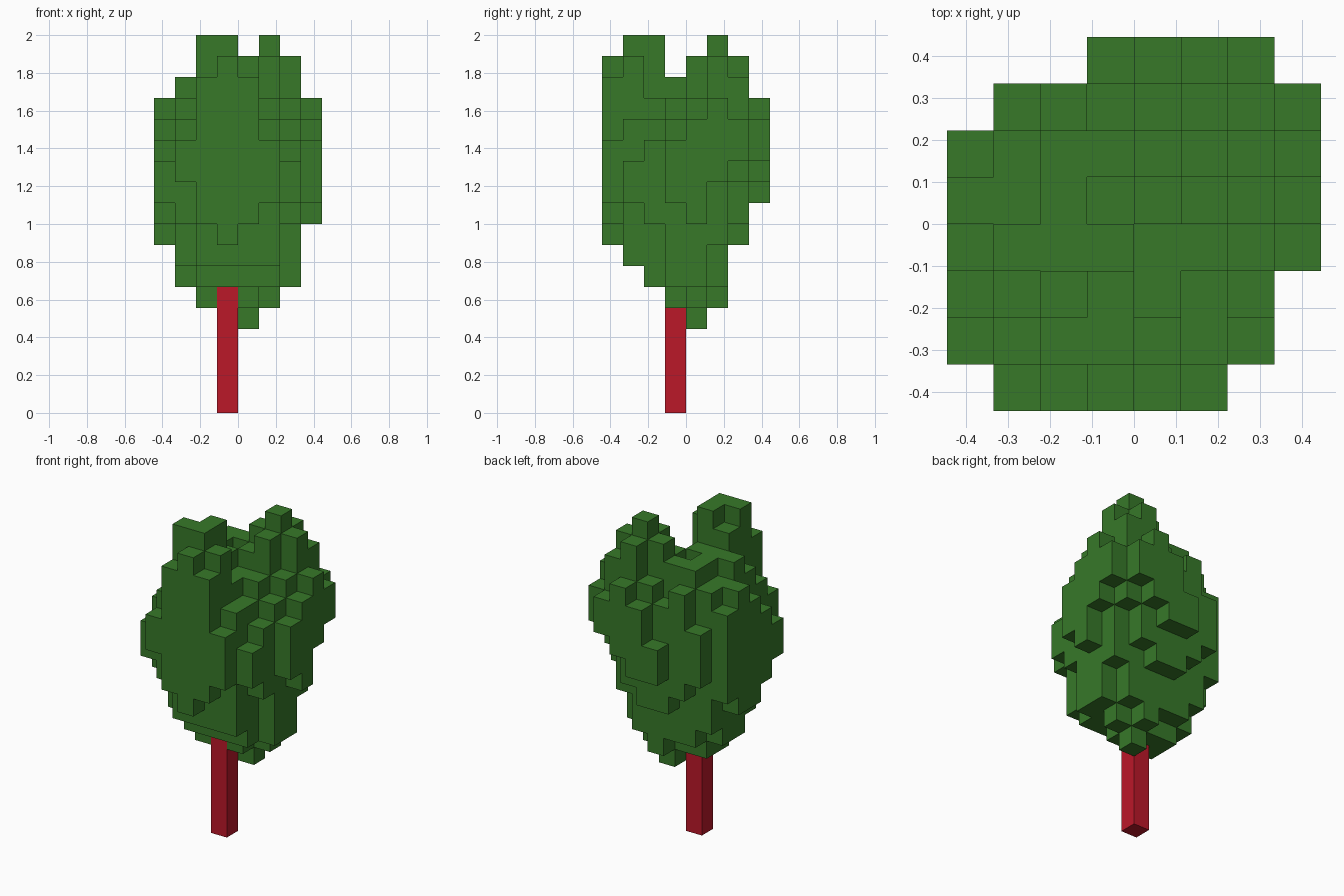
import bpy
import bmesh
from mathutils import Vector

old = bpy.data.objects.get("Cube")
if old:
    bpy.data.objects.remove(old, do_unlink=True)

UNIT = 1 / 9  # edge of one block


def make_material(name, colour):
    mat = bpy.data.materials.new(name)
    mat.use_nodes = True
    mat.diffuse_color = (*colour, 1)
    mat.node_tree.nodes["Principled BSDF"].inputs["Base Color"].default_value = (*colour, 1)
    return mat


def add_blocks(name, cells, material):
    """Build the outer skin of a set of unit blocks."""
    bm = bmesh.new()
    corners = {}

    def corner(point):
        key = tuple(round(c) for c in point)
        if key not in corners:
            grid = Vector(key) - Vector((4, 4, 0))
            corners[key] = bm.verts.new(grid * UNIT)
        return corners[key]

    for cell in cells:
        for axis in range(3):
            for side in (0, 1):
                neighbour = list(cell)
                neighbour[axis] += 2 * side - 1
                if tuple(neighbour) in cells:
                    continue
                start = Vector(cell)
                start[axis] += side
                u, v = Vector(), Vector()
                u[(axis + 1) % 3] = 1
                v[(axis + 2) % 3] = 1
                loop = [start, start + u, start + u + v, start + v]
                if not side:
                    loop.reverse()
                bm.faces.new([corner(p) for p in loop])
    mesh = bpy.data.meshes.new(name)
    bm.to_mesh(mesh)
    bm.free()
    mesh.materials.append(material)
    obj = bpy.data.objects.new(name, mesh)
    bpy.context.collection.objects.link(obj)
    return obj


leaf_green = make_material("leaf green", (0.038, 0.19, 0.022))
bark_red = make_material("bark red", (0.5, 0.009, 0.022))

# Crown rows from front to back: first column, column tops, column undersides
crown_rows = [
    (1, (13, 16, 17, 16, 13), (11, 9, 8, 9, 10)),
    (0, (12, 14, 18, 18, 17, 14, 12), (10, 9, 7, 7, 7, 7, 10)),
    (0, (13, 15, 17, 18, 15, 14, 13), (9, 7, 6, 6, 6, 6, 9)),
    (0, (14, 16, 16, 16, 15, 15, 14, 13), (8, 6, 5, 6, 5, 6, 6, 10)),
    (0, (15, 15, 16, 15, 16, 17, 15, 14), (8, 6, 5, 5, 4, 5, 6, 9)),
    (0, (14, 15, 16, 16, 17, 18, 17, 15), (9, 7, 6, 6, 5, 6, 8, 11)),
    (1, (13, 15, 14, 15, 17, 16, 14), (10, 9, 8, 8, 9, 11, 12)),
    (3, (12, 14, 15, 14), (10, 10, 11, 12)),
]

# Leafy crown
crown = set()
for row, (first, tops, undersides) in enumerate(crown_rows):
    for column, (top, under) in enumerate(zip(tops, undersides), first):
        crown.update((column, row, level) for level in range(under, top))
add_blocks("leafy_crown", crown, leaf_green)

# Square trunk
add_blocks("trunk", {(3, 3, level) for level in range(6)}, bark_red)
